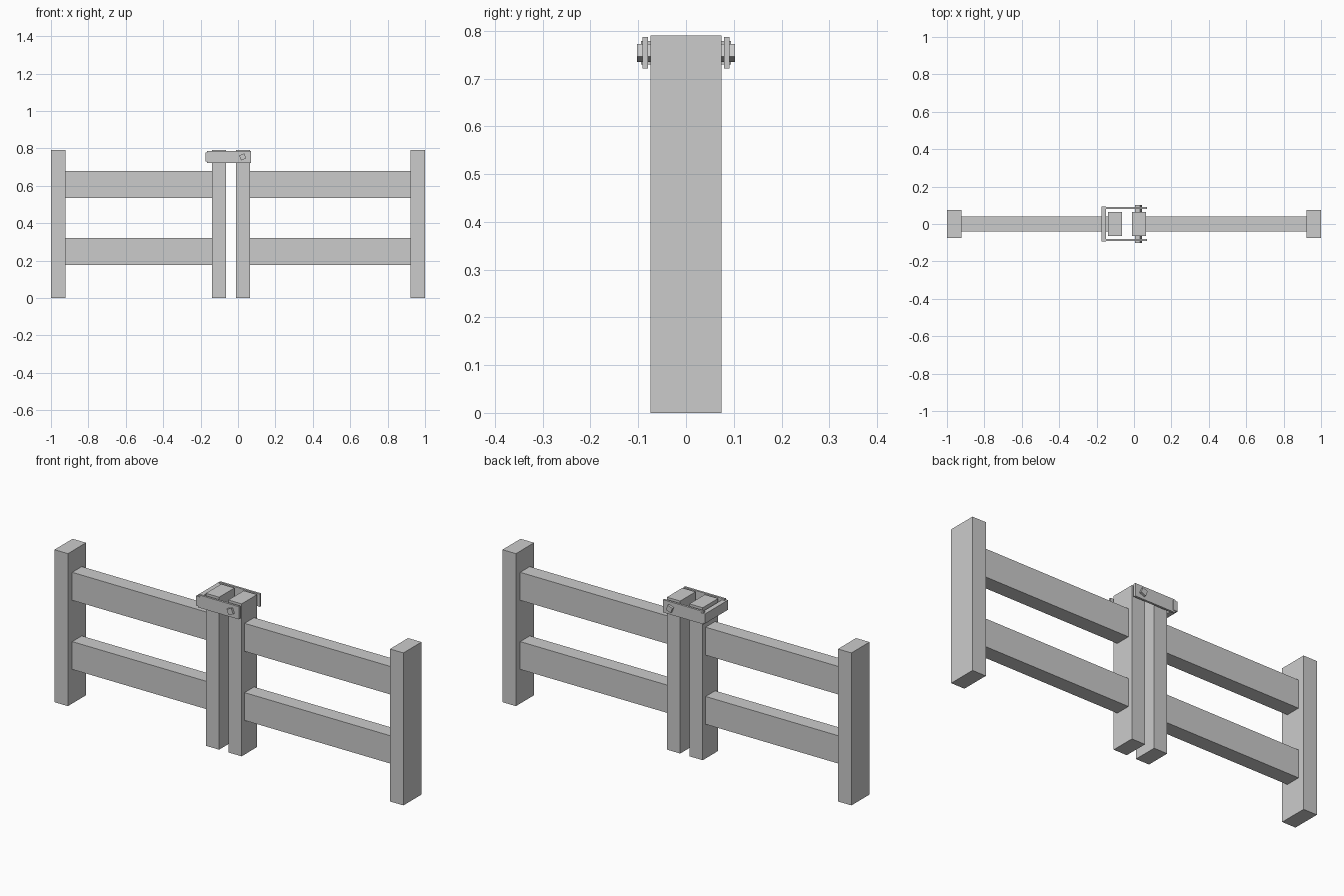
import bpy, math

if "Cube" in bpy.data.objects:
    bpy.data.objects.remove(bpy.data.objects["Cube"])


def box(name, x, y, z):
    """Box from (min, max) ranges on each axis."""
    bpy.ops.mesh.primitive_cube_add(
        size=1, location=[(a + b) / 2 for a, b in (x, y, z)])
    ob = bpy.context.object
    ob.name = name
    ob.scale = [b - a for a, b in (x, y, z)]
    bpy.ops.object.transform_apply(location=False, rotation=False, scale=True)
    return ob


H = 0.79

# Upright posts: outer pair is wider than the two meeting at the gate gap
for name, x0, x1, hy in (("left_outer_post", -1.0, -0.923, 0.074),
                         ("left_gate_post", -0.14, -0.064, 0.063),
                         ("right_gate_post", -0.011, 0.065, 0.063),
                         ("right_outer_post", 0.923, 1.0, 0.074)):
    box(name, (x0, x1), (-hy, hy), (0, H))

# Horizontal rails between the posts
for side, x0, x1 in (("left", -0.925, -0.138), ("right", 0.063, 0.925)):
    for level, z0, z1 in (("lower", 0.177, 0.321), ("upper", 0.535, 0.68)):
        box(f"{side}_{level}_rail", (x0, x1), (-0.039, 0.039), (z0, z1))

# Latch loop: two side plates and a crossbar round the left gate post
for side, y0, y1 in (("front", -0.091, -0.08), ("back", 0.08, 0.091)):
    box(f"{side}_latch_plate", (-0.165, 0.069), (y0, y1), (0.721, 0.787))
box("latch_crossbar", (-0.175, -0.15), (-0.094, 0.094), (0.729, 0.779))

# Four-sided pivot pin through the right gate post
bpy.ops.mesh.primitive_cylinder_add(
    vertices=4, radius=0.0205, depth=0.205, location=(0.025, 0, 0.754),
    rotation=(math.pi / 2, math.radians(23), 0))
bpy.context.object.name = "latch_pivot_pin"
